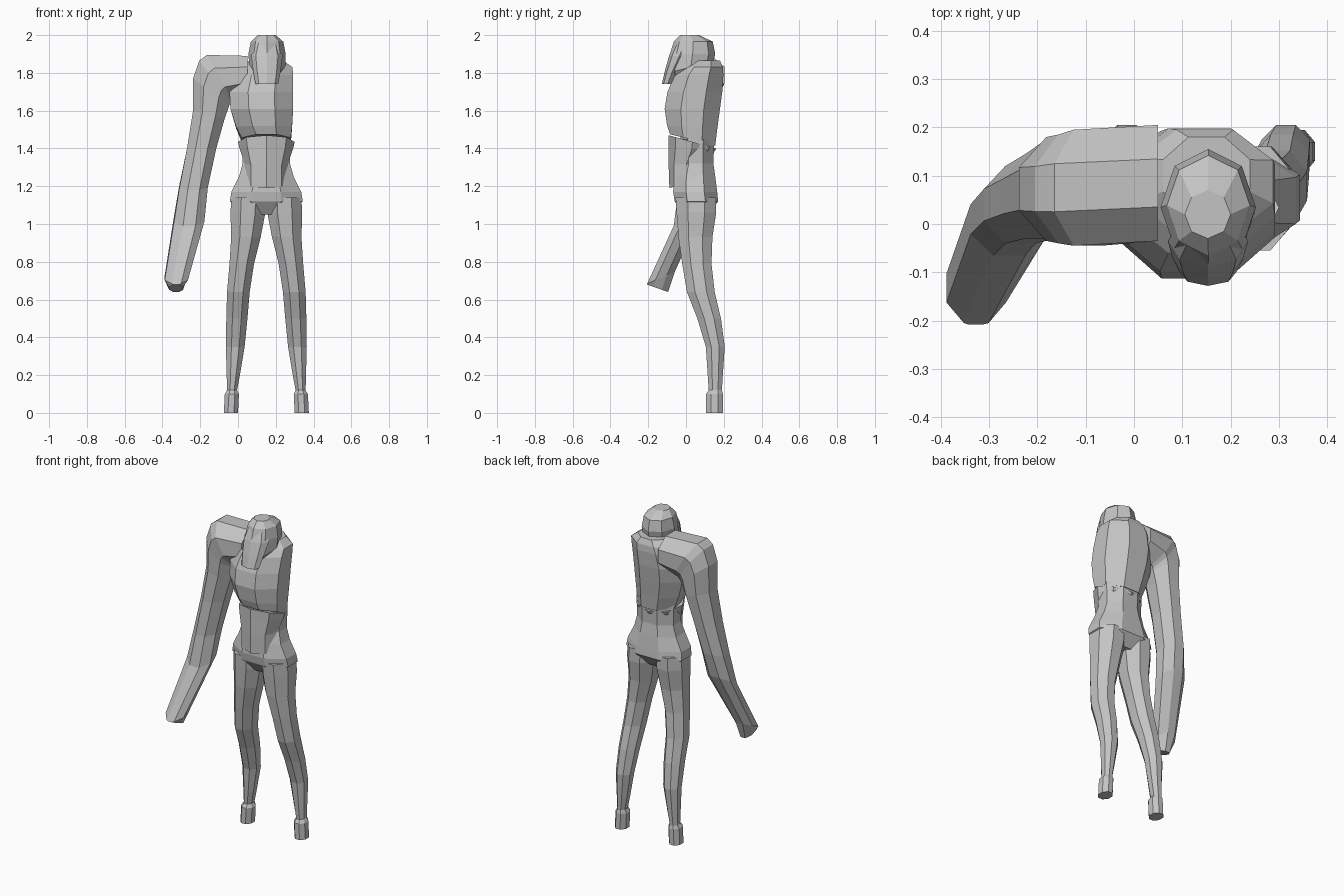
import bpy, bmesh, math
from mathutils import Vector

if "Cube" in bpy.data.objects:
    bpy.data.objects.remove(bpy.data.objects["Cube"])

CX = 0.15  # mirror plane of the body

grey = bpy.data.materials.new("plain grey")
grey.use_nodes = True
COLOUR = (0.55, 0.55, 0.55, 1)
grey.diffuse_color = COLOUR
grey.node_tree.nodes["Principled BSDF"].inputs["Base Color"].default_value = COLOUR


def loft(name, rings, pointed=False):
    """Eight-sided tube through rings of (centre, half vector a, half vector b)."""
    bm = bmesh.new()
    k = 1.0 if pointed else 1 / math.cos(math.pi / 8)
    off = 0.0 if pointed else math.pi / 8
    loops = []
    for c, a, b in rings:
        angles = [off + i * math.pi / 4 for i in range(8)]
        loops.append([bm.verts.new(c + a * k * math.cos(t) + b * k * math.sin(t)) for t in angles])
    for lo, hi in zip(loops, loops[1:]):
        for i in range(8):
            j = (i + 1) % 8
            bm.faces.new((lo[i], lo[j], hi[j], hi[i]))
    bm.faces.new(loops[0][::-1])
    bm.faces.new(loops[-1])
    bmesh.ops.recalc_face_normals(bm, faces=bm.faces)
    mesh = bpy.data.meshes.new(name)
    bm.to_mesh(mesh)
    bm.free()
    mesh.materials.append(grey)
    obj = bpy.data.objects.new(name, mesh)
    bpy.context.collection.objects.link(obj)
    return obj


def level(x0, x1, y0, y1, z, rise=0.0):
    """Ring from its extents; rise lifts the front edge above the back edge."""
    return (Vector(((x0 + x1) / 2, (y0 + y1) / 2, z)),
            Vector(((x1 - x0) / 2, 0, 0)),
            Vector((0, (y1 - y0) / 2, -rise / 2)))


def section(ox, oz, ix, iz, y0, y1, rise=0.0):
    """Arm ring from its outer and inner points and depth."""
    return (Vector(((ox + ix) / 2, (y0 + y1) / 2, (oz + iz) / 2)),
            Vector(((ox - ix) / 2, 0, (oz - iz) / 2)),
            Vector((0, (y1 - y0) / 2, -rise / 2)))


# Legs, thigh to foot, one outline mirrored across the body
LEG = [(-0.075, 0.000, 0.105, 0.195, 0.00),
       (-0.070, 0.005, 0.105, 0.195, 0.10),
       (-0.058, -0.005, 0.120, 0.190, 0.12),
       (-0.060, 0.010, 0.115, 0.195, 0.20),
       (-0.064, 0.035, 0.105, 0.205, 0.35),
       (-0.062, 0.050, 0.060, 0.185, 0.50),
       (-0.058, 0.062, 0.005, 0.152, 0.64),
       (-0.045, 0.085, -0.020, 0.135, 0.79),
       (-0.036, 0.120, -0.040, 0.140, 0.93),
       (-0.040, 0.145, -0.050, 0.160, 1.06),
       (-0.035, 0.145, -0.055, 0.160, 1.14)]
for side in ("right", "left"):
    rings = []
    for x0, x1, y0, y1, z in LEG:
        if side == "left":
            x0, x1 = 2 * CX - x1, 2 * CX - x0
        rings.append(level(x0, x1, y0, y1, z))
    loft(side + "_leg", rings)

# Pelvis and waist
loft("pelvis", [level(0.06, 0.24, -0.01, 0.12, 1.05),
                level(-0.043, 0.343, -0.060, 0.170, 1.12),
                level(-0.035, 0.335, -0.068, 0.165, 1.17),
                level(0.005, 0.295, -0.062, 0.155, 1.25),
                level(0.025, 0.275, -0.040, 0.145, 1.32),
                level(0.020, 0.280, -0.050, 0.150, 1.45)])

# Belly armour with a pointed lower edge
loft("belly_plate", [level(0.035, 0.265, -0.088, 0.08, 1.215, -0.05),
                     level(0.035, 0.265, -0.092, 0.10, 1.32, -0.02),
                     level(0.008, 0.292, -0.092, 0.155, 1.40, 0.02),
                     level(0.000, 0.300, -0.092, 0.160, 1.435, 0.07)], pointed=True)

# Chest, wider on the side that carries the arm
loft("chest", [level(0.020, 0.280, -0.085, 0.155, 1.445, 0.06),
               level(-0.010, 0.286, -0.100, 0.165, 1.51, 0.02),
               level(-0.040, 0.292, -0.113, 0.180, 1.61),
               level(-0.045, 0.292, -0.098, 0.192, 1.70),
               level(-0.020, 0.292, -0.060, 0.198, 1.79),
               level(0.005, 0.288, -0.020, 0.195, 1.83),
               level(0.060, 0.240, 0.020, 0.180, 1.865)])

# Helmet with a tilted lower rim
loft("head", [level(0.075, 0.225, -0.080, 0.120, 1.80, -0.08),
              level(0.060, 0.250, -0.095, 0.145, 1.83, -0.06),
              level(0.055, 0.252, -0.085, 0.155, 1.90),
              level(0.068, 0.240, -0.065, 0.142, 1.965),
              level(0.105, 0.200, -0.030, 0.070, 2.0)], pointed=True)

# Face guard hanging down in front
loft("face_guard", [level(0.093, 0.213, -0.128, -0.068, 1.74),
                    level(0.080, 0.226, -0.112, -0.030, 1.81),
                    level(0.070, 0.236, -0.090, 0.020, 1.89),
                    level(0.090, 0.216, -0.060, 0.050, 1.96)], pointed=True)

# Single arm, from the shoulder block down to the blunt end
loft("right_arm", [section(0.050, 1.890, 0.050, 1.690, -0.035, 0.205),
                   section(-0.165, 1.895, -0.030, 1.655, -0.045, 0.195),
                   section(-0.205, 1.865, -0.040, 1.640, -0.040, 0.185),
                   section(-0.238, 1.770, -0.045, 1.630, -0.035, 0.180),
                   section(-0.238, 1.600, -0.070, 1.560, -0.030, 0.170),
                   section(-0.270, 1.400, -0.115, 1.400, -0.030, 0.145),
                   section(-0.310, 1.200, -0.160, 1.200, -0.040, 0.120, -0.04),
                   section(-0.338, 1.030, -0.178, 1.030, -0.065, 0.085, -0.08),
                   section(-0.388, 0.715, -0.265, 0.715, -0.205, -0.060, -0.06),
                   section(-0.365, 0.660, -0.290, 0.660, -0.208, -0.095, 0.04)])
